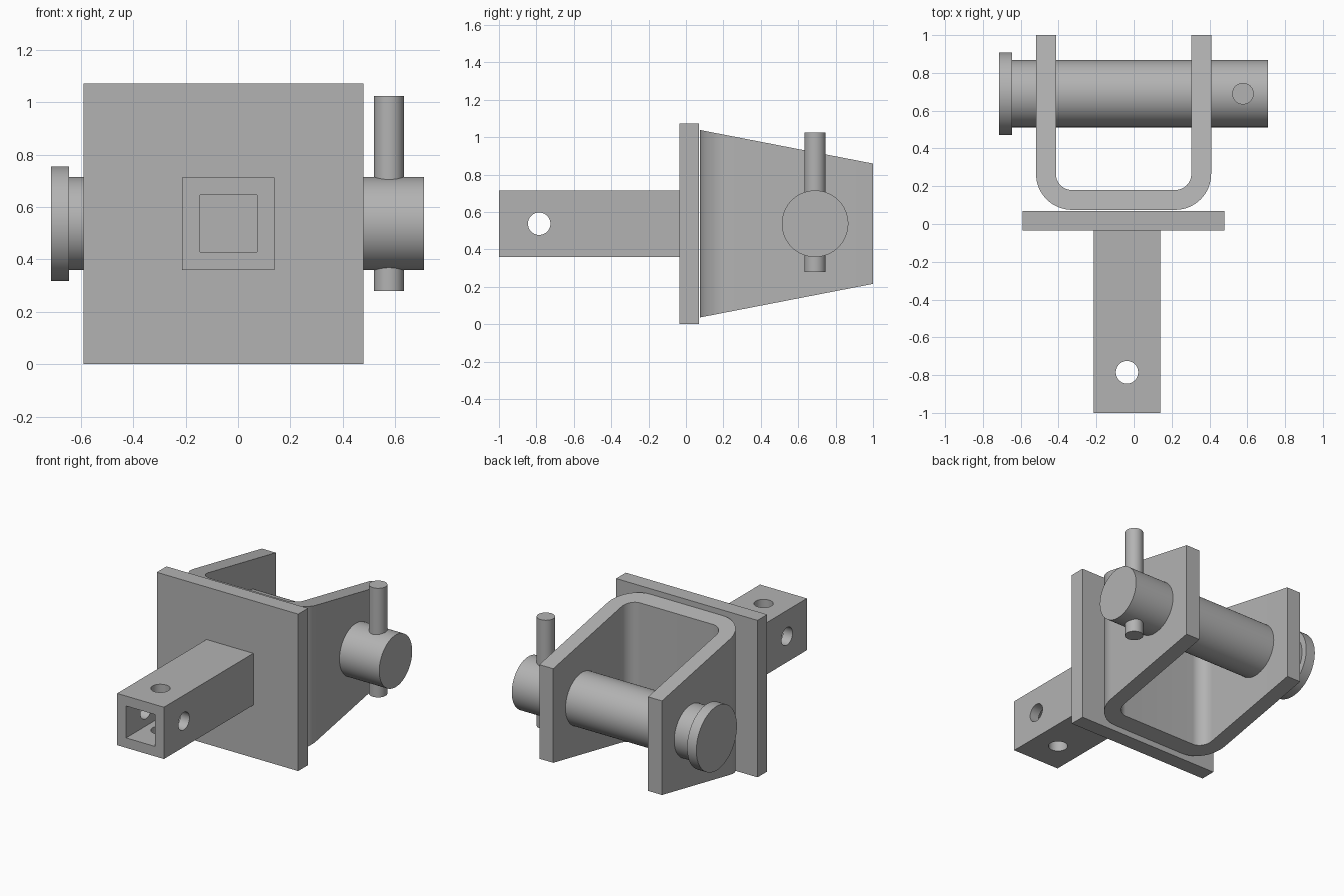
import bpy
import bmesh
from math import pi, radians, cos, sin
from mathutils import Matrix, Vector

default = bpy.data.objects.get("Cube")
if default:
    bpy.data.objects.remove(default, do_unlink=True)

STEEL = (0.45, 0.45, 0.45, 1.0)
steel = bpy.data.materials.new("grey steel")
steel.use_nodes = True
steel.diffuse_color = STEEL
steel.node_tree.nodes["Principled BSDF"].inputs["Base Color"].default_value = STEEL

MID_Z = 0.537      # height of the shared centre line
PLATE_X = -0.055   # centre of plate and yoke
TUBE_X = -0.037    # centre of the square tube
PIN_Y = 0.69


def finish(name, bm):
    """Turn a bmesh into an object with the steel material and sharp edges kept."""
    bmesh.ops.recalc_face_normals(bm, faces=bm.faces)
    mesh = bpy.data.meshes.new(name)
    bm.to_mesh(mesh)
    bm.free()
    mesh.materials.append(steel)
    mesh.shade_smooth()
    mesh.set_sharp_from_angle(angle=radians(30))
    obj = bpy.data.objects.new(name, mesh)
    bpy.context.collection.objects.link(obj)
    return obj


def box(name, low, high):
    low, high = Vector(low), Vector(high)
    bm = bmesh.new()
    bmesh.ops.create_cube(bm, size=1, matrix=Matrix.Translation((low + high) / 2)
                          @ Matrix.Diagonal((*(high - low), 1)))
    return finish(name, bm)


def cylinder(name, centre, radius, length, axis="Z"):
    turn = {"X": Matrix.Rotation(pi / 2, 4, "Y"), "Z": Matrix.Identity(4)}[axis]
    bm = bmesh.new()
    bmesh.ops.create_cone(bm, cap_ends=True, segments=64, radius1=radius, radius2=radius,
                          depth=length, matrix=Matrix.Translation(centre) @ turn)
    return finish(name, bm)


def cut(obj, cutters):
    """Subtract the cutters, bake the result and remove them."""
    for cutter in cutters:
        cutter.hide_render = True
        mod = obj.modifiers.new("cut", "BOOLEAN")
        mod.operation, mod.solver, mod.object = "DIFFERENCE", "EXACT", cutter
    graph = bpy.context.evaluated_depsgraph_get()
    mesh = bpy.data.meshes.new_from_object(obj.evaluated_get(graph))
    obj.modifiers.clear()
    obj.data = mesh
    mesh.shade_smooth()
    mesh.set_sharp_from_angle(angle=radians(30))
    for cutter in cutters:
        bpy.data.objects.remove(cutter, do_unlink=True)


# Square mounting plate
box("back_plate", (PLATE_X - 0.535, -0.035, 0), (PLATE_X + 0.535, 0.07, 1.073))

# Hollow square tube with cross-drilled holes
half, bore, hole_y = 0.177, 0.109, -0.785
tube = box("square_tube", (TUBE_X - half, -1, MID_Z - half), (TUBE_X + half, -0.035, MID_Z + half))
cut(tube, [
    box("bore_cutter", (TUBE_X - bore, -1.1, MID_Z - bore), (TUBE_X + bore, -0.036, MID_Z + bore)),
    cylinder("side_hole_cutter", (TUBE_X, hole_y, MID_Z), 0.06, 1, "X"),
    cylinder("top_hole_cutter", (TUBE_X, hole_y, MID_Z), 0.06, 1, "Z"),
])


# Bent U-shaped yoke whose height tapers toward the open end
def u_path(half_width, bottom, radius, steps=16):
    corner = [(half_width - radius + radius * cos(a), bottom + radius - radius * sin(a))
              for a in (pi / 2 * i / steps for i in range(steps + 1))]
    side = [(half_width, 1.0)] + corner
    return side + [(-x, y) for x, y in reversed(side)]


outer = u_path(0.464, 0.075, 0.19)
inner = u_path(0.359, 0.18, 0.085)
bm = bmesh.new()
rings = []
for path, sign in ((outer, 1), (inner, 1), (inner, -1), (outer, -1)):
    rings.append([bm.verts.new((PLATE_X + x, y, MID_Z + sign * (0.502 - 0.194 * (y - 0.07))))
                  for x, y in path])
for a, b in zip(rings, rings[1:] + rings[:1]):
    for i in range(len(a) - 1):
        bm.faces.new((a[i], a[i + 1], b[i + 1], b[i]))
for end in (0, -1):
    bm.faces.new([ring[end] for ring in rings])
finish("yoke", bm)

# Hinge pin with its wide head and locking cross pin
cylinder("hinge_pin", (0.0325, PIN_Y, MID_Z), 0.178, 1.355, "X")
cylinder("pin_head", (-0.68, PIN_Y, MID_Z), 0.219, 0.07, "X")
cylinder("locking_pin", (0.577, PIN_Y, 0.652), 0.057, 0.746, "Z")
